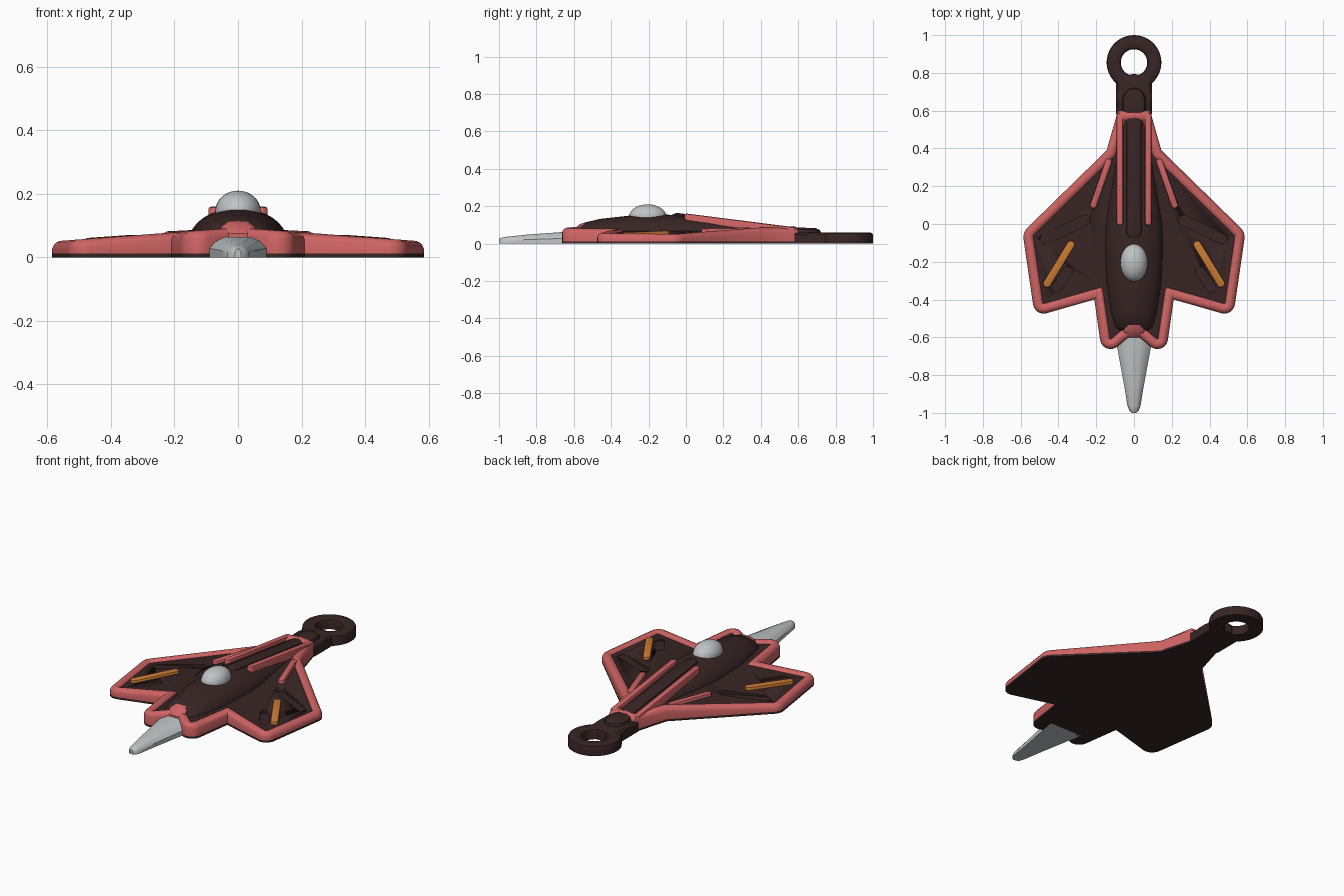
import bpy, bmesh, math
from mathutils import Vector

cube = bpy.data.objects.get("Cube")
if cube:
    bpy.data.objects.remove(cube, do_unlink=True)


def material(name, rgb):
    m = bpy.data.materials.new(name)
    m.use_nodes = True
    m.diffuse_color = (*rgb, 1)
    m.node_tree.nodes["Principled BSDF"].inputs["Base Color"].default_value = (*rgb, 1)
    return m


DARK = material("dark_brown", (0.04, 0.018, 0.018))
RED = material("coral_red", (0.62, 0.125, 0.125))
GREY = material("light_grey", (0.52, 0.55, 0.56))
ORANGE = material("orange", (0.6, 0.2, 0.035))


def finish(bm, name, mats, angle=35):
    bmesh.ops.recalc_face_normals(bm, faces=bm.faces)
    me = bpy.data.meshes.new(name)
    bm.to_mesh(me)
    bm.free()
    ob = bpy.data.objects.new(name, me)
    bpy.context.collection.objects.link(ob)
    for m in mats:
        me.materials.append(m)
    bpy.ops.object.select_all(action='DESELECT')
    ob.select_set(True)
    bpy.context.view_layer.objects.active = ob
    bpy.ops.object.shade_smooth_by_angle(angle=math.radians(angle))
    return ob


def bridge(bm, a, b, mat=0):
    for i in range(len(a)):
        j = (i + 1) % len(a)
        bm.faces.new((a[i], a[j], b[j], b[i])).material_index = mat


def loft(name, sections, mat, angle=35):
    """Skin a row of closed cross-sections and cap the ends."""
    bm = bmesh.new()
    rings = [[bm.verts.new(p) for p in s] for s in sections]
    for a, b in zip(rings, rings[1:]):
        bridge(bm, a, b)
    bm.faces.new(rings[0])
    bm.faces.new(rings[-1])
    return finish(bm, name, [mat], angle)


def bar(name, a, b, width, depth, mat, round_edge=0.25):
    """Round-ended bar whose top runs from point a to point b."""
    a, b = Vector(a), Vector(b)
    run = (b - a).xy.length
    d = (b - a).xy.normalized()
    side = Vector((-d.y, d.x))
    r, e = width / 2, width * round_edge
    sections = []
    for inset, drop in ((0, depth), (0, e), (0.3 * e, 0.3 * e), (e, 0)):
        ring = []
        for end, start in ((b, -90), (a, 90)):
            for k in range(9):
                t = math.radians(start + 180 * k / 8)
                p = end.xy + (d * math.cos(t) + side * math.sin(t)) * (r - inset)
                f = min(max((p - a.xy).dot(d) / run, 0), 1)
                ring.append((p.x, p.y, a.z + (b.z - a.z) * f - drop))
        sections.append(ring)
    return loft(name, sections, mat)


def rim_height(x):
    return 0.05 + (0.585 - abs(x)) * 0.075


def fillet(prev, p, nxt, r, n=6):
    u, v = (prev - p).normalized(), (nxt - p).normalized()
    half = u.angle(v) / 2
    c = p + (u + v).normalized() * (r / math.sin(half))
    s = p + u * (r / math.tan(half)) - c
    e = p + v * (r / math.tan(half)) - c
    turn = s.angle(e)
    return [c + (s * math.sin((1 - k / n) * turn) + e * math.sin(k / n * turn)) / math.sin(turn)
            for k in range(n + 1)]


def inset(loop, d):
    out = []
    for i, p in enumerate(loop):
        u = (p - loop[i - 1]).normalized()
        v = (loop[(i + 1) % len(loop)] - p).normalized()
        n1, n2 = Vector((-u.y, u.x)), Vector((-v.y, v.x))
        m = (n1 + n2).normalized()
        out.append(p + m * (d / max(m.dot(n1), 0.3)))
    return out


# Winged hull: dark base and deck with a rounded red rim
corners = [((0, -0.575), 0), ((0.165, -0.715), 0.056), ((0.21, -0.4), 0),
           ((0.525, -0.49), 0.056), ((0.59, -0.045), 0.07), ((0.145, 0.39), 0),
           ((0.085, 0.6), 0), ((0, 0.6), 0)]
pts = [Vector(c) for c, r in corners]
half = []
for i, (c, r) in enumerate(corners):
    half += fillet(pts[i - 1], pts[i], pts[i + 1], r) if r else [pts[i]]
outline = half + [Vector((-p.x, p.y)) for p in reversed(half[1:-1])]
back = len(half) - 1

bm = bmesh.new()
rings = [[bm.verts.new((p.x, p.y, z)) for p in outline] for z in (0, 0.012)]
for d, drop in ((0, 0.024), (0.004, 0.014), (0.012, 0.005), (0.025, 0),
                (0.038, 0.003), (0.047, 0.008), (0.052, 0.015)):
    rings.append([bm.verts.new((p.x, p.y, rim_height(p.x) - drop)) for p in inset(outline, d)])
for k, (a, b) in enumerate(zip(rings, rings[1:])):
    bridge(bm, a, b, 1 if k else 0)
for ring in (rings[0], rings[-1]):
    bm.faces.new(ring[:back + 1])
    bm.faces.new(ring[back:] + ring[:1])
hull = finish(bm, "winged_hull", [DARK, RED], 40)

# Sunken grooves in the wings
for s in (1, -1):
    for a, b, w in (((0.26, 0.02), (0.47, -0.08), 0.055), ((0.35, -0.25), (0.41, -0.34), 0.05)):
        tops = [(s * x, y, 0.12) for x, y in (a, b)]
        floor = rim_height(0.5 * (a[0] + b[0])) - 0.027
        cutter = bar("groove_cutter", *tops, w, 0.12 - floor, DARK, 0.1)
        cutter.hide_render = True
        mod = hull.modifiers.new("groove", 'BOOLEAN')
        mod.operation, mod.solver, mod.object = 'DIFFERENCE', 'EXACT', cutter
        bpy.context.view_layer.objects.active = hull
        bpy.ops.object.modifier_apply(modifier=mod.name)
        bpy.data.objects.remove(cutter, do_unlink=True)

# Fuselage: arched sections given as y, half width, top
sections = []
for y, w, top in ((-0.565, 0.09, 0.085), (-0.545, 0.105, 0.112), (-0.46, 0.125, 0.132),
                  (-0.3, 0.148, 0.15), (-0.1, 0.155, 0.155), (0, 0.15, 0.148),
                  (0.3, 0.105, 0.11), (0.6, 0.06, 0.078)):
    arch = [math.pi * k / 16 for k in range(17)]
    sections.append([(w * math.cos(t), y, 0.05 + (top - 0.05) * math.sin(t)) for t in arch])
loft("fuselage", sections, DARK, 50)
bar("spine", (0, -0.04, 0.163), (0, 0.56, 0.088), 0.095, 0.06, DARK, 0.35)

# Red nose collar in the front notch
loft("nose_collar", [[(-w, y, 0.05), (-w, y, z - 0.012), (-0.6 * w, y, z),
                      (0.6 * w, y, z), (w, y, z - 0.012), (w, y, 0.05)]
                     for y, w, z in ((-0.6, 0.04, 0.075), (-0.57, 0.055, 0.104),
                                     (-0.535, 0.045, 0.115))], RED)

# Grey nose spike, chamfered on top
loft("nose_spike", [[(-w, y, 0), (-w, y, 0.45 * h), (-0.75 * w, y, 0.8 * h), (-0.4 * w, y, h),
                     (0.4 * w, y, h), (0.75 * w, y, 0.8 * h), (w, y, 0.45 * h), (w, y, 0)]
                    for y, w, h in ((-0.57, 0.105, 0.066), (-0.66, 0.088, 0.062),
                                    (-0.85, 0.053, 0.048), (-0.965, 0.034, 0.036),
                                    (-0.99, 0.024, 0.031), (-1, 0.01, 0.026))], GREY)

# Canopy dome
bm = bmesh.new()
bmesh.ops.create_uvsphere(bm, u_segments=32, v_segments=16, radius=1)
bmesh.ops.scale(bm, verts=bm.verts, vec=(0.072, 0.1, 0.066))
bmesh.ops.translate(bm, verts=bm.verts, vec=(0, -0.205, 0.144))
finish(bm, "canopy_dome", [GREY])

# Paired rails and wing bars
for s, side in ((1, "left"), (-1, "right")):
    bar(side + "_long_rail", (s * 0.075, 0.01, 0.16), (s * 0.075, 0.57, 0.088),
        0.036, 0.06, RED)
    bar(side + "_short_rail", (s * 0.135, 0.33, 0.086), (s * 0.215, 0.1, 0.082),
        0.036, 0.035, RED)
    bar(side + "_wing_bar", (s * 0.335, -0.11, 0.07), (s * 0.46, -0.315, 0.061),
        0.042, 0.03, ORANGE, 0.12)

# Tail neck, hump and hanging ring
bar("tail_neck", (0, 0.655, 0.06), (0, 0.7, 0.06), 0.19, 0.06, DARK, 0.06)
loft("neck_block", [[(-0.095, y, 0), (-0.095, y, 0.05), (-0.085, y, 0.06),
                     (0.085, y, 0.06), (0.095, y, 0.05), (0.095, y, 0)]
                    for y in (0.58, 0.765)], DARK)
bar("neck_hump", (0, 0.61, 0.086), (0, 0.66, 0.083), 0.13, 0.06, DARK, 0.25)

bm = bmesh.new()
profile = ((0.07, 0), (0.07, 0.046), (0.074, 0.055), (0.084, 0.06),
           (0.131, 0.06), (0.141, 0.055), (0.145, 0.046), (0.145, 0))
turns = [math.tau * k / 48 for k in range(48)]
loops = [[bm.verts.new((r * math.cos(t), 0.855 + r * math.sin(t), z)) for t in turns]
         for r, z in profile]
for i, loop in enumerate(loops):
    bridge(bm, loops[i - 1], loop)
finish(bm, "hanging_ring", [DARK])
